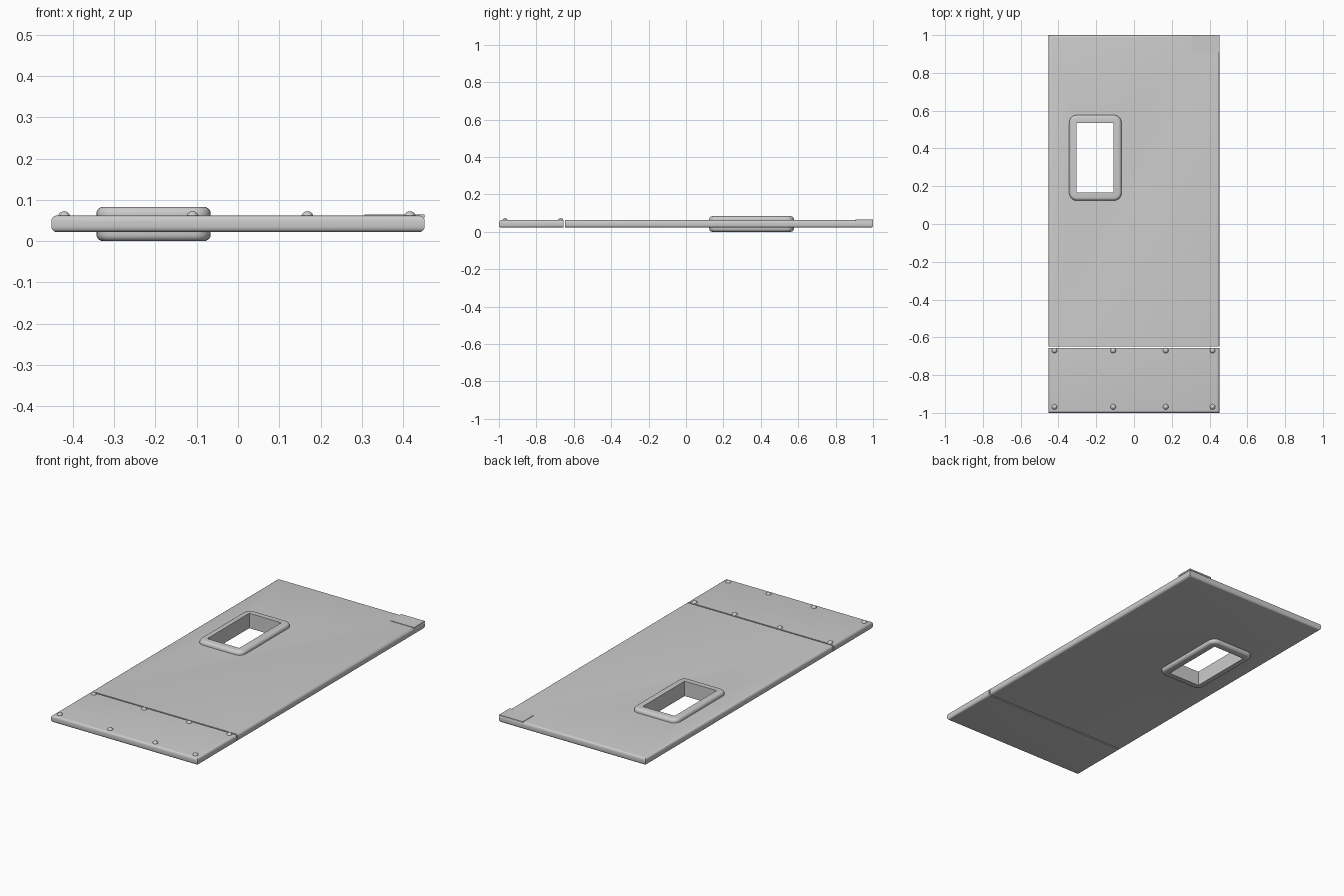
import bpy
import bmesh
from mathutils import Vector

default = bpy.data.objects.get("Cube")
if default:
    bpy.data.objects.remove(default, do_unlink=True)

GREY = (0.6, 0.6, 0.6, 1.0)
metal = bpy.data.materials.new("grey metal")
metal.use_nodes = True
metal.diffuse_color = GREY
metal.node_tree.nodes["Principled BSDF"].inputs["Base Color"].default_value = GREY


def make_object(name, bm):
    mesh = bpy.data.meshes.new(name)
    bm.to_mesh(mesh)
    bm.free()
    obj = bpy.data.objects.new(name, mesh)
    bpy.context.collection.objects.link(obj)
    mesh.materials.append(metal)
    return obj


def activate(obj):
    bpy.ops.object.select_all(action="DESELECT")
    obj.select_set(True)
    bpy.context.view_layer.objects.active = obj


def smooth(obj):
    activate(obj)
    bpy.ops.object.shade_smooth_by_angle(angle=0.6)


def is_vertical(edge):
    return abs(edge.verts[0].co.z - edge.verts[1].co.z) > 0.001


def box(name, low, high, corner=0, rim=0, seam_y=None):
    """Box with rounded upright corners and rounded rims, square along seam_y."""
    low, high = Vector(low), Vector(high)
    bm = bmesh.new()
    bmesh.ops.create_cube(bm, size=1)
    for v in bm.verts:
        v.co = (low + high) / 2 + v.co * (high - low)
    if corner:
        bmesh.ops.bevel(bm, geom=[e for e in bm.edges if is_vertical(e)],
                        offset=corner, segments=5, profile=0.5, affect="EDGES")
    if rim:
        edges = [e for e in bm.edges if not is_vertical(e) and not (
            seam_y is not None and all(abs(v.co.y - seam_y) < 0.001 for v in e.verts))]
        bmesh.ops.bevel(bm, geom=edges, offset=rim, segments=4,
                        profile=0.5, affect="EDGES")
    return make_object(name, bm)


def cut_window(obj, margin):
    """Cut the window opening straight through an object."""
    cutter = box("window_cutter", (-0.305 - margin, 0.166 - margin, -1),
                 (-0.108 + margin, 0.535 + margin, 1))
    cutter.hide_render = True
    mod = obj.modifiers.new("window opening", "BOOLEAN")
    mod.operation = "DIFFERENCE"
    mod.solver = "EXACT"
    mod.object = cutter
    activate(obj)
    bpy.ops.object.modifier_apply(modifier=mod.name)
    bpy.data.objects.remove(cutter, do_unlink=True)


BOTTOM, TOP = 0.022, 0.062

# Main door leaf and separate kick plate with a narrow seam between
door = box("door_panel", (-0.452, -0.648, BOTTOM), (0.452, 1, TOP),
           rim=0.013, seam_y=-0.648)
cut_window(door, 0.01)
smooth(door)
smooth(box("kick_plate", (-0.452, -1, BOTTOM), (0.452, -0.656, TOP),
           rim=0.013, seam_y=-0.656))

# Raised window frame on both faces
frame = box("window_frame", (-0.343, 0.124, 0), (-0.066, 0.577, 0.083),
            corner=0.04, rim=0.016)
cut_window(frame, 0)
smooth(frame)

# Thin plate on the upper corner
box("corner_plate", (0.306, 0.905, 0.056), (0.452, 1, 0.0645))

# Two rows of domed rivets
for y in (-0.67, -0.968):
    for x in (-0.421, -0.11, 0.168, 0.416):
        bm = bmesh.new()
        bmesh.ops.create_uvsphere(bm, u_segments=16, v_segments=10, radius=0.015)
        bmesh.ops.translate(bm, verts=bm.verts, vec=(x, y, 0.0575))
        smooth(make_object("rivet", bm))
